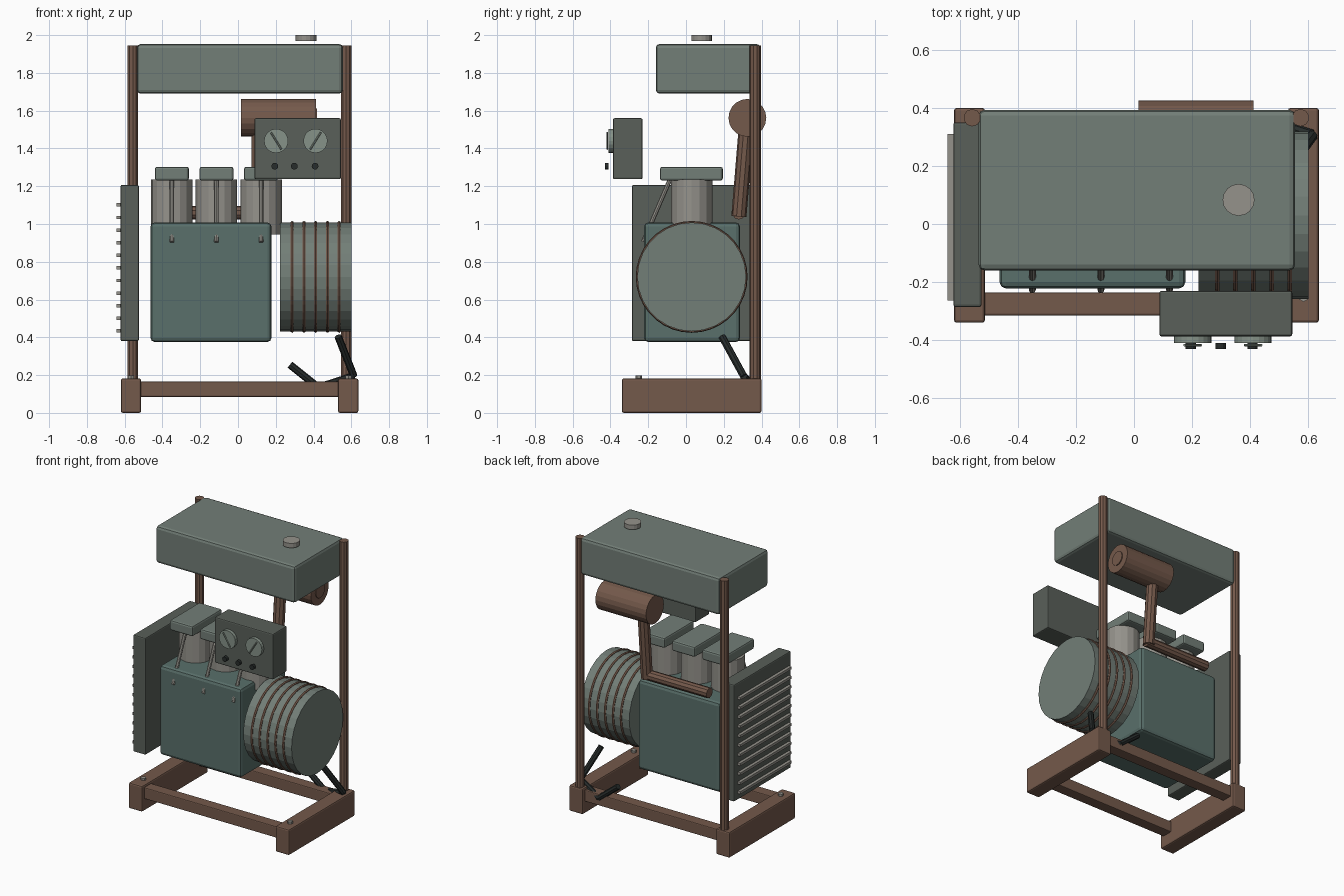
import bpy
from mathutils import Vector

if "Cube" in bpy.data.objects:
    bpy.data.objects.remove(bpy.data.objects["Cube"])


def mat(name, r, g, b):
    m = bpy.data.materials.new(name)
    m.diffuse_color = (r, g, b, 1)
    m.use_nodes = True
    m.node_tree.nodes["Principled BSDF"].inputs["Base Color"].default_value = m.diffuse_color
    return m


GREEN = mat("grey_green", 0.17, 0.21, 0.185)
TEAL = mat("dark_teal", 0.10, 0.16, 0.145)
DARK = mat("dark_grey", 0.10, 0.115, 0.10)
STEEL = mat("steel", 0.30, 0.29, 0.26)
RUST = mat("rust", 0.175, 0.10, 0.07)
BLACK = mat("rubber", 0.02, 0.025, 0.024)
DIAL = mat("dial", 0.24, 0.29, 0.25)


def finish(o, name, m):
    o.name = name
    o.data.materials.append(m)
    return o


def box(name, lo, hi, m, bevel=0.0):
    """Box between two corners, optionally bevelled."""
    lo, hi = Vector(lo), Vector(hi)
    bpy.ops.mesh.primitive_cube_add(size=1, location=(lo + hi) / 2)
    o = bpy.context.object
    o.scale = hi - lo
    bpy.ops.object.transform_apply(location=False, rotation=False, scale=True)
    if bevel:
        b = o.modifiers.new("bevel", 'BEVEL')
        b.width, b.segments = bevel, 2
    return finish(o, name, m)


def rod(name, a, b, r, m, sides=12, smooth=False):
    """Cylinder from point a to point b."""
    a, b = Vector(a), Vector(b)
    d = b - a
    bpy.ops.mesh.primitive_cylinder_add(vertices=sides, radius=r, depth=d.length, location=(a + b) / 2)
    o = bpy.context.object
    o.rotation_euler = d.to_track_quat('Z', 'Y').to_euler()
    if smooth:
        bpy.ops.object.shade_smooth_by_angle()
    return finish(o, name, m)


# base frame: skids, posts, bolts, cross members
for side, x0, px in (("left", -0.62, -0.557), ("right", 0.53, 0.573)):
    box(f"{side}_skid", (x0, -0.34, 0), (x0 + 0.107, 0.40, 0.182), RUST, 0.01)
    rod(f"{side}_post", (px, 0.366, 0.15), (px, 0.366, 1.945), 0.03, RUST, 10)
    rod(f"{side}_skid_bolt", (x0 + 0.054, -0.25, 0.18), (x0 + 0.054, -0.25, 0.198), 0.018, STEEL, 6)
for side, y in (("front", -0.275), ("rear", 0.335)):
    box(f"{side}_cross_member", (-0.53, y - 0.04, 0.085), (0.55, y + 0.04, 0.165), RUST, 0.006)

# fuel tank and cap
box("fuel_tank", (-0.535, -0.16, 1.69), (0.555, 0.393, 1.953), GREEN, 0.02)
rod("fuel_cap", (0.36, 0.083, 1.968), (0.36, 0.083, 2.0), 0.055, STEEL, 16)

# engine block with three cylinders, heads and push rods
box("engine_block", (-0.463, -0.222, 0.375), (0.177, 0.286, 1.008), TEAL, 0.022)
for i in range(3):
    x = -0.35 + 0.236 * i
    rod(f"cylinder_{i + 1}", (x, 0.03, 0.945), (x, 0.03, 1.235), 0.11, STEEL, 16)
    box(f"cylinder_head_{i + 1}", (x - 0.09, -0.138, 1.23), (x + 0.09, 0.195, 1.303), GREEN, 0.012)
    rod(f"push_rod_{i + 1}", (x, -0.085, 1.235), (x, -0.227, 0.905), 0.012, STEEL, 8)

# generator drum with bands
rod("generator_drum", (0.222, 0.03, 0.72), (0.6, 0.03, 0.72), 0.288, GREEN, 28)
for i in range(5):
    bpy.ops.mesh.primitive_torus_add(major_radius=0.287, minor_radius=0.009, major_segments=36,
                                     minor_segments=6, location=(0.287 + 0.0622 * i, 0.03, 0.72),
                                     rotation=(0, 1.5708, 0))
    finish(bpy.context.object, f"drum_band_{i + 1}", RUST)

# radiator with slats
box("radiator", (-0.622, -0.286, 0.38), (-0.525, 0.35, 1.207), DARK, 0.008)
for i in range(11):
    z = 0.434 + 0.0667 * i
    box(f"radiator_slat_{i + 1}", (-0.643, -0.263, z - 0.009), (-0.615, 0.31, z + 0.009), STEEL)

# muffler and exhaust pipes
rod("muffler", (0.016, 0.325, 1.562), (0.412, 0.325, 1.562), 0.1, RUST, 20)
rod("muffler_outlet", (0.40, 0.325, 1.562), (0.418, 0.325, 1.562), 0.05, RUST, 16)
rod("exhaust_riser", (0.11, 0.28, 1.04), (0.11, 0.318, 1.5), 0.04, RUST, 10)
rod("exhaust_manifold", (0.13, 0.28, 1.06), (-0.38, 0.28, 1.06), 0.036, RUST, 10)

# control panel with gauges and knobs
box("control_panel", (0.087, -0.387, 1.237), (0.545, -0.23, 1.56), DARK, 0.008)
for i, x in enumerate((0.202, 0.41)):
    rod(f"gauge_{i + 1}", (x, -0.38, 1.44), (x, -0.41, 1.44), 0.064, DIAL, 20)
    s = 1 if i else -1
    rod(f"gauge_needle_{i + 1}", (x - 0.028 * s, -0.417, 1.395), (x + 0.028 * s, -0.417, 1.485), 0.005, DIAL, 6)
for i, x in enumerate((0.195, 0.298, 0.408)):
    rod(f"knob_{i + 1}", (x, -0.41, 1.306), (x, -0.43, 1.306), 0.018, BLACK, 12)

# bent rubber hose at the rear right corner
hose = [(0.53, 0.19, 0.405), (0.613, 0.305, 0.195), (0.425, 0.365, 0.135), (0.275, 0.365, 0.255)]
for i in range(3):
    rod(f"hose_{i + 1}", hose[i], hose[i + 1], 0.02, BLACK, 8)
